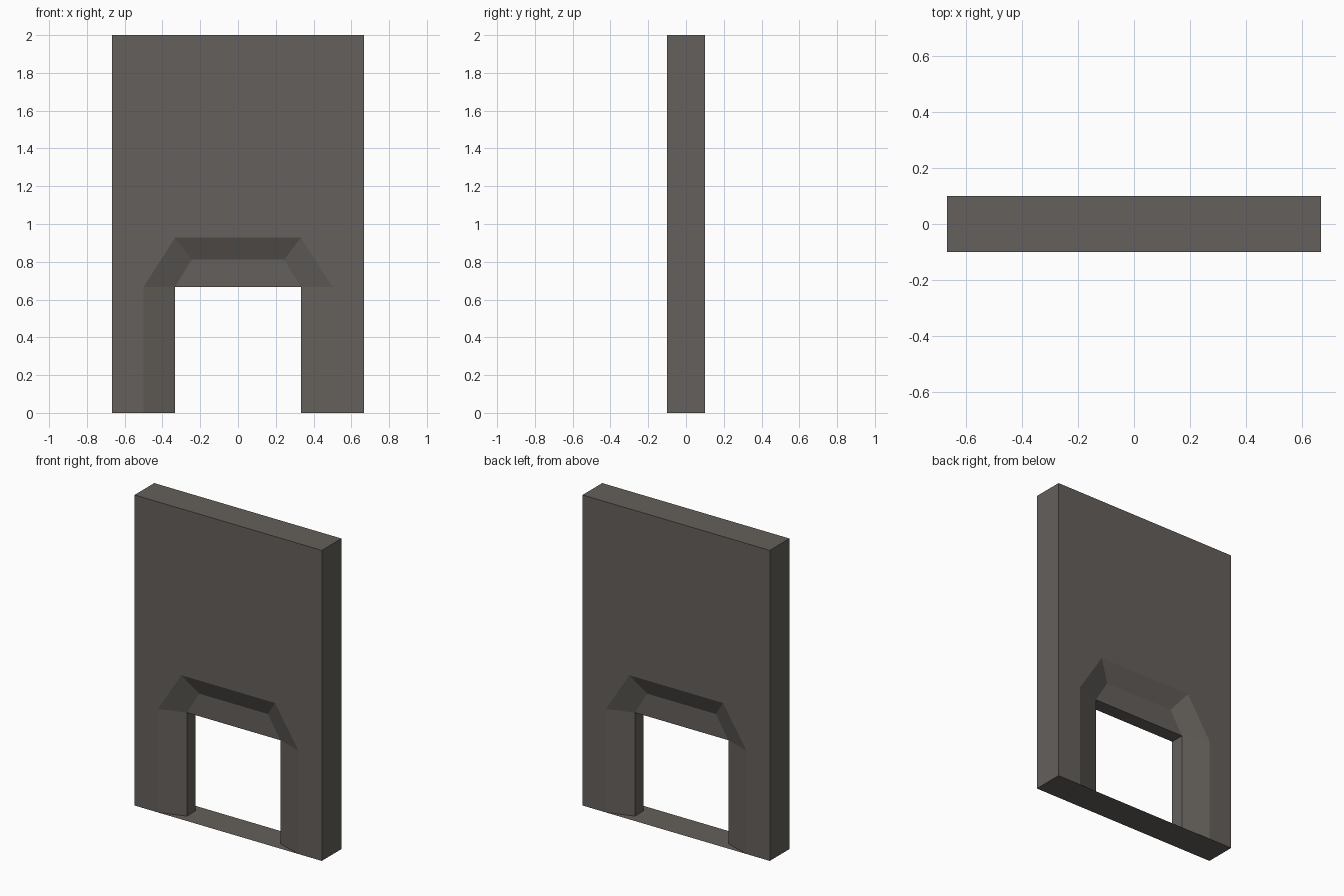
import bpy, bmesh

if "Cube" in bpy.data.objects:
    bpy.data.objects.remove(bpy.data.objects["Cube"])

W, T, H = 0.667, 0.1, 2.0      # half width, half thickness, height
J = 0.045                      # half depth of the inner jamb

mat = bpy.data.materials.new("grey stone")
mat.diffuse_color = (0.128, 0.117, 0.106, 1)
mat.use_nodes = True
mat.node_tree.nodes["Principled BSDF"].inputs["Base Color"].default_value = mat.diffuse_color


def mirrored(half):
    """Arch path from its left half."""
    return half + [(-x, z) for x, z in reversed(half)]


outer = mirrored([(-0.5, 0), (-0.5, 0.667), (-0.333, 0.928)])
inner = mirrored([(-0.333, 0), (-0.333, 0.667), (-0.245, 0.812)])

bm = bmesh.new()


def ring(points, y):
    return [bm.verts.new((x, y, z)) for x, z in points]


sides = []
for s in (-1, 1):
    frame = ring([(W, 0), (W, H), (-W, H), (-W, 0)], s * T)
    arch = ring(outer, s * T)
    reveal = ring(inner, s * J)
    bm.faces.new(frame + arch)                       # wall face
    for i in range(5):                               # bevelled surround
        bm.faces.new((arch[i], arch[i + 1], reveal[i + 1], reveal[i]))
    bm.faces.new(reveal[1:5])                        # recessed lintel panel
    sides.append((frame, arch, [reveal[k] for k in (0, 1, 4, 5)]))

(fa, aa, ra), (fb, ab, rb) = sides
# outer edges and inner jambs join front to back
for a, b in ((fa, fb), (ra, rb)):
    for i in range(3):
        bm.faces.new((a[i], a[i + 1], b[i + 1], b[i]))
# base, which also closes the floor of the opening
bm.faces.new((fa[3], aa[0], aa[5], fa[0], fb[0], ab[5], ab[0], fb[3]))

bmesh.ops.recalc_face_normals(bm, faces=bm.faces)
mesh = bpy.data.meshes.new("doorway_wall")
bm.to_mesh(mesh)
bm.free()
mesh.materials.append(mat)
wall = bpy.data.objects.new("doorway_wall", mesh)
bpy.context.collection.objects.link(wall)
